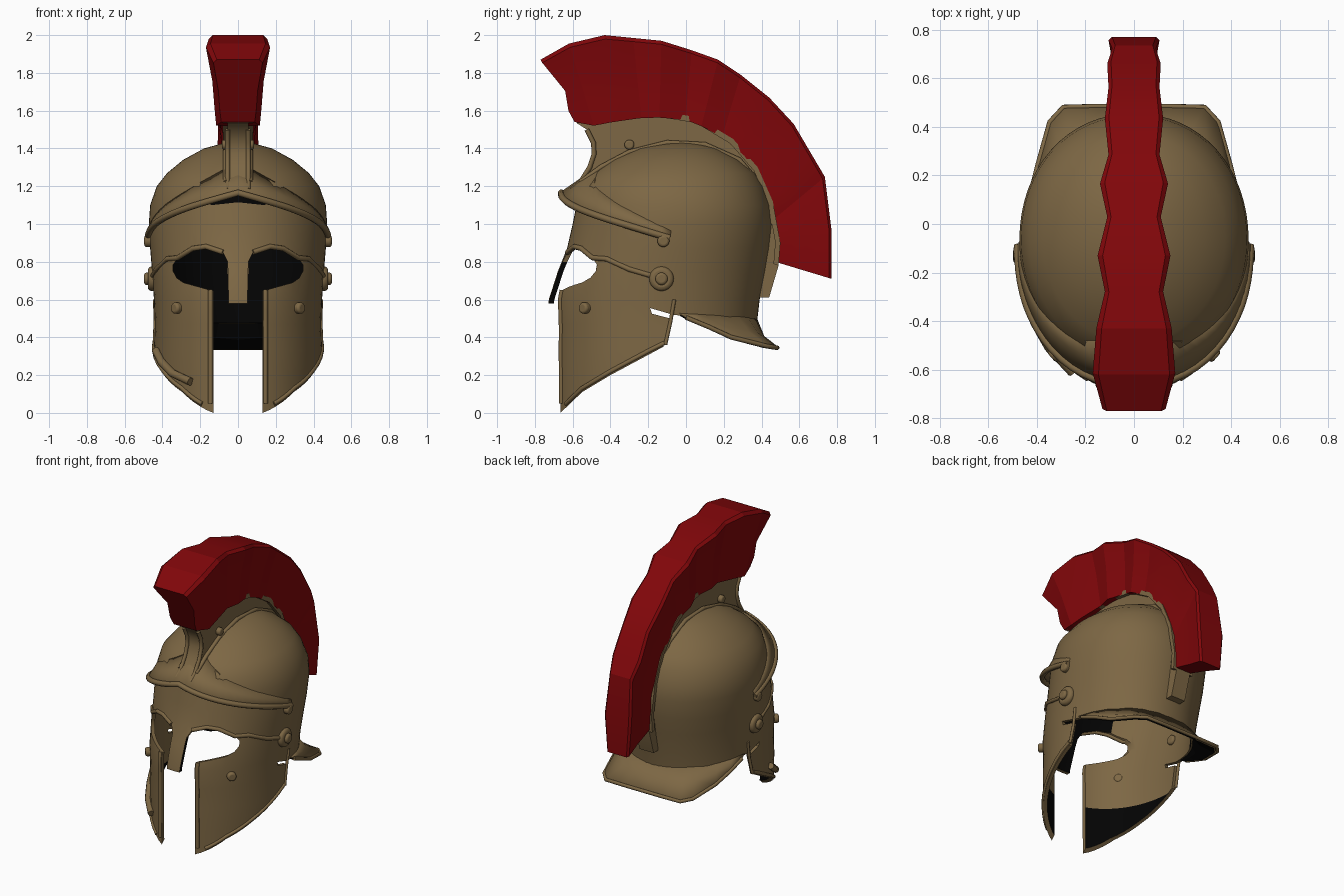
import bpy, bmesh
from math import sin, cos, acos, asin, radians, pi
from mathutils import Vector

default = bpy.data.objects.get("Cube")
if default:
    bpy.data.objects.remove(default, do_unlink=True)


def material(name, colour):
    mat = bpy.data.materials.new(name)
    mat.use_nodes = True
    mat.diffuse_color = (*colour, 1)
    shader = mat.node_tree.nodes["Principled BSDF"]
    shader.inputs["Base Color"].default_value = (*colour, 1)
    shader.inputs["Roughness"].default_value = 0.7
    return mat


BRONZE = material("bronze", (0.205, 0.136, 0.058))
RED = material("crest red", (0.22, 0.002, 0.003))
BLACK = material("lining black", (0.001, 0.001, 0.001))


def smooth(obj, angle=35):
    bpy.ops.object.select_all(action='DESELECT')
    obj.select_set(True)
    bpy.context.view_layer.objects.active = obj
    bpy.ops.object.shade_smooth_by_angle(angle=radians(angle))


def build(name, verts, faces, mats=(BRONZE,), rule=None):
    """Make a mesh object; rule picks a material index for each face."""
    mesh = bpy.data.meshes.new(name)
    mesh.from_pydata(verts, [], faces)
    bm = bmesh.new()
    bm.from_mesh(mesh)
    bmesh.ops.recalc_face_normals(bm, faces=bm.faces)
    for f in bm.faces:
        f.material_index = rule(f) if rule else 0
    bm.to_mesh(mesh)
    bm.free()
    for mat in mats:
        mesh.materials.append(mat)
    obj = bpy.data.objects.new(name, mesh)
    bpy.context.collection.objects.link(obj)
    return obj


def strips(rows, closed):
    """Quads between successive rows of equal length."""
    n = len(rows[0])
    return [(r * n + i, r * n + (i + 1) % n, (r + 1) * n + (i + 1) % n, (r + 1) * n + i)
            for r in range(len(rows) - 1) for i in range(n if closed else n - 1)]


def loft(name, rows, closed=False, caps=False, mats=(BRONZE,), rule=None):
    n, last = len(rows[0]), (len(rows) - 1) * len(rows[0])
    faces = strips(rows, closed)
    if caps:
        faces += [tuple(range(n)), tuple(range(last, last + n))]
    return build(name, [p for row in rows for p in row], faces, mats, rule)


def prism(name, pts, axis, a, b):
    """Extrude an outline along x (outline in y, z) or along y (outline in x, z)."""
    place = (lambda p, d: (d, p[0], p[1])) if axis == 'x' else (lambda p, d: (p[0], d, p[1]))
    return loft(name, [[place(p, d) for p in pts] for d in (a, b)], True, True)


def sheet(name, rows, thickness):
    obj = loft(name, rows)
    mod = obj.modifiers.new("thickness", 'SOLIDIFY')
    mod.thickness, mod.offset = thickness, 0
    smooth(obj, 50)


def tube(name, paths, radius):
    curve = bpy.data.curves.new(name, 'CURVE')
    curve.dimensions = '3D'
    curve.bevel_depth, curve.bevel_resolution, curve.use_fill_caps = radius, 2, True
    for path in paths:
        spline = curve.splines.new('POLY')
        spline.points.add(len(path) - 1)
        for sp, p in zip(spline.points, path):
            sp.co = (*p, 1)
    curve.materials.append(BRONZE)
    bpy.context.collection.objects.link(bpy.data.objects.new(name, curve))


def both(path):
    return [[(s * p[0], p[1], p[2]) for p in path] for s in (1, -1)]


# Bowl cross-sections: height, half width, front y, back y
LEVELS = [(-.05, .43, -.69, .38), (.16, .44, -.69, .38), (.33, .445, -.69, .375), (.47, .44, -.69, .375),
          (.6, .445, -.695, .39), (.75, .455, -.665, .42), (.87, .465, -.63, .44), (1, .472, -.6, .455),
          (1.1, .465, -.58, .445), (1.2, .43, -.56, .41), (1.27, .375, -.49, .365), (1.34, .29, -.39, .28),
          (1.4, .18, -.26, .17), (1.43, .07, -.12, .07)]


def section(z, off=0):
    z = max(LEVELS[0][0], min(z, LEVELS[-1][0]))
    for lo, hi in zip(LEVELS, LEVELS[1:]):
        if z <= hi[0]:
            t = (z - lo[0]) / (hi[0] - lo[0])
            w, f, b = (lo[k] + t * (hi[k] - lo[k]) for k in (1, 2, 3))
            return w + off, (f + b) / 2, (b - f) / 2 + off


def ring(th, z, off=0):
    """Point on the bowl; angle 0 is the front."""
    w, mid, half = section(z, off)
    s, c = sin(th), cos(th)
    if c < 0:
        s, c = (abs(s) ** .95) * (1 if s > 0 else -1), -abs(c) ** .95
    return Vector((w * s, mid - half * c, z))


def at_y(y, z, off=0):
    w, mid, half = section(z)
    return ring(acos(max(-1, min(1, (mid - y) / half))), z, off)


def at_x(x, z, off=0):
    return ring(asin(x / section(z)[0]), z, off)


# Bowl with a black lining, cheek insides partly bronze
N, WALL = 64, 0.025
angles = [2 * pi * i / N for i in range(N)]
outer = [[ring(a, l[0]) for a in angles] for l in LEVELS]
inner = [[ring(a, l[0], -WALL) - Vector((0, 0, WALL if l[0] > 1 else 0)) for a in angles] for l in LEVELS]
rows = outer[::-1] + inner
skin = {tuple(round(c, 4) for c in p) for row in inner for p in row}


def lining(face):
    if not all(tuple(round(c, 4) for c in v.co) in skin for v in face.verts):
        return 0
    c = face.calc_center_median()
    return 0 if .33 < c.z < 1 and c.y < .12 and abs(c.x) > (.12 if c.z < .75 else .25) else 1


bowl = loft("helmet_bowl", rows, True, True, (BRONZE, BLACK), lining)

# Cut the eyes and mouth, then the lower side outline with its hinge slit
half_face = [(.05, .58), (.055, .8), (.08, .85), (.17, .88), (.24, .87), (.32, .82), (.343, .785),
             (.343, .75), (.325, .715), (.29, .69), (.2, .665), (.13, .645), (.13, -.2)]
face_cut = prism("face_cutter", half_face + [(-x, z) for x, z in half_face[::-1]], 'y', -1, -.25)
cheek_edge = [(-.665, 0), (-.55, .11), (-.4, .2), (-.12, .35), (-.085, .5)]
side_cut = prism("side_cutter", [(-1, -.2), (-1, 0)] + cheek_edge +
                 [(-.18, .525), (-.19, .555), (-.07, .52), (.1, .5), (.7, .44), (.7, -.2)], 'x', -1, 1)
for cutter in (face_cut, side_cut):
    cutter.hide_render = True
    mod = bowl.modifiers.new("cut", 'BOOLEAN')
    mod.operation, mod.solver, mod.object = 'DIFFERENCE', 'EXACT', cutter
    bpy.context.view_layer.objects.active = bowl
    bpy.ops.object.modifier_apply(modifier=mod.name)
    bpy.data.objects.remove(cutter, do_unlink=True)

# Tilt the nose guard forward and blacken its side walls
for v in bowl.data.vertices:
    if abs(v.co.x) < .09 and v.co.y < -.4 and .55 < v.co.z < .86:
        v.co.y -= .12 * (.86 - v.co.z)
for f in bowl.data.polygons:
    if abs(f.center.x) < .06 and .58 < f.center.z < .84 and abs(f.normal.x) > .8:
        f.material_index = 1
smooth(bowl)

# Overhanging brow with a rolled edge and a black recess under its peak
brow_rows = [[], [], []]
for i in range(-16, 17):
    a = i / 16
    th, z = a * pi / 2, 1.165 - .24 * abs(a)
    out, rise = .008 + .085 * cos(th) ** 2, 1 - .75 * abs(a)
    for row, lift, off in zip(brow_rows, (.17, .085, 0), (-.008, out * .3, out)):
        row.append(ring(th, z + lift * rise, off))
sheet("brow_plate", brow_rows, .012)
tube("brow_rim", [brow_rows[-1]], .018)
recess = [radians(3 * i) for i in range(-6, 7)]
loft("brow_recess", [[ring(t, 1.16 - .15 * abs(t), .006) for t in recess],
                     [ring(t, 1.115 - .05 * abs(t), .006) for t in recess]], mats=(BLACK,))

# Flared neck guard, black underneath
edge = [(.437, 0, .505), (.425, .12, .455), (.395, .24, .4), (.345, .42, .355), (.29, .48, .345),
        (.15, .483, .345), (0, .483, .345)]
edge = [Vector(p) for p in edge]
top = [ring(radians(d), .525 - .006 * i, -.003) for i, d in enumerate((102, 114, 126, 143, 154, 167, 180))]
mid = [t.lerp(e, .35) - Vector((0, 0, .007 * i)) for i, (t, e) in enumerate(zip(top, edge))]
flip = lambda row: row + [Vector((-p.x, p.y, p.z)) for p in row[-2::-1]]
tuck = lambda row: flip([Vector((p.x * .965, p.y * .965, p.z - .01)) for p in row])
sheet("neck_guard", [flip(top), flip(mid), flip(edge)], .012)
loft("neck_guard_lining", [tuck(top), tuck(mid), tuck(edge)], mats=(BLACK,))
tube("neck_guard_rim", [flip(edge)], .012)

# Raised rims around the cheeks and above the eyes
tube("cheek_front_rim", both([at_x(.145, z / 20) for z in range(1, 14)]), .013)
lower = [Vector((y, z)) for y, z in cheek_edge[:4]]
lower_path = [a.lerp(b, k / 4) for a, b in zip(lower, lower[1:]) for k in range(5)]
tube("cheek_lower_rim", both([at_y(p.x, p.y + .02) for p in lower_path if p.x > -.66]), .012)
tube("cheek_back_rim", both([at_y(-.115, .36), at_y(-.09, .48), at_y(-.07, .6)]), .01)
tube("eye_ridge", both([at_x(x, z) for x, z in half_face[2:6]] +
                       [at_y(-.42, .815), at_y(-.3, .76), at_y(-.18, .725)]), .014)
tube("cheek_strap", both([at_y(y, z, .012) for y, z in
                          ((-.32, .33), (-.4, .27), (-.5, .21), (-.6, .165))])[1:], .022)


# Hinge bosses and rivets
def stud(name, pos, normal, radius, depth):
    bpy.ops.mesh.primitive_cylinder_add(vertices=20, radius=radius, depth=depth, location=pos)
    obj = bpy.context.object
    obj.name = name
    obj.rotation_euler = Vector(normal).to_track_quat('Z', 'Y').to_euler()
    obj.data.materials.append(BRONZE)
    bevel = obj.modifiers.new("round", 'BEVEL')
    bevel.width, bevel.segments = min(radius, depth) * .4, 3
    smooth(obj, 40)


for s, side in ((1, "left"), (-1, "right")):
    for name, y, z, r, d in (("hinge_boss", -.13, .71, .065, .05), ("hinge_pin", -.13, .71, .033, .09),
                             ("brow_rivet", -.12, .91, .032, .06), ("cheek_rivet", -.53, .555, .03, .06)):
        p = at_y(y, z)
        stud(side + "_" + name, (s * p.x, p.y, p.z), (s * p.x, (p.y + .13) * .7, 0), r, d)
    stud(side + "_crest_rivet", (s * .06, -.3, 1.42), (s, 0, 0), .026, .05)

# Bronze crest holder: web, flange and edge beads
arc = [(-.58, 1.535), (-.4, 1.58), (-.15, 1.6), (.06, 1.565), (.25, 1.45), (.38, 1.3), (.46, 1.12),
       (.5, .9), (.49, .78), (.44, .61)]
column = [(-.61, 1.18), (-.56, 1.22), (-.51, 1.3), (-.487, 1.37), (-.49, 1.43), (-.525, 1.5)]
under = [(.38, .61), (.4, .9), (.34, 1.15), (.2, 1.3), (0, 1.38), (-.3, 1.3), (-.45, 1.2)]
smooth(prism("crest_holder", column + arc + under, 'x', -.055, .055))
inset = [(-.05 + (y + .05) * .95, .95 + (z - .95) * .95) for y, z in arc[:-1]]
smooth(prism("crest_flange", arc[:-1] + inset[:0:-1], 'x', -.08, .08))
tube("holder_front_bead", both([(.055, y, z) for y, z in column]), .013)
tube("holder_base_bead", both([(.065, y, z) for y, z in (
    (-.56, 1.22), (-.45, 1.3), (-.3, 1.38), (-.1, 1.43), (.1, 1.42), (.28, 1.34), (.4, 1.2), (.46, 1.0))]), .014)

# Red plume: inner y z, outer y z, half width at each pleat
PLEATS = [(-.59, 1.54, -.77, 1.87, .13), (-.5, 1.56, -.62, 1.955, .17), (-.4, 1.58, -.43, 2, .155),
          (-.24, 1.6, -.28, 1.985, .12), (-.14, 1.6, -.13, 1.97, .15), (0, 1.585, .03, 1.92, .11),
          (.09, 1.55, .17, 1.87, .14), (.2, 1.49, .29, 1.79, .105), (.32, 1.39, .44, 1.67, .12),
          (.41, 1.27, .57, 1.53, .105), (.47, 1.13, .67, 1.36, .11), (.495, 1.05, .735, 1.25, .09),
          (.51, .93, .77, .97, .105), (.505, .79, .77, .71, .085)]
plume = []
for i, (y0, z0, y1, z1, w) in enumerate(PLEATS):
    half = []
    for t, k in ((0 if i == 0 else -.1, .68), (.18, .74), (.5, .8), (.95, 1), (1, .86)):
        dent = .04 if i == 0 and t == .5 else 0
        half.append((w * k, y0 + (y1 - y0) * t + dent, z0 + (z1 - z0) * t))
    plume.append(half + [(-x, y, z) for x, y, z in half[::-1]])
smooth(loft("crest_plume", plume, True, True, (RED,)), 14)
